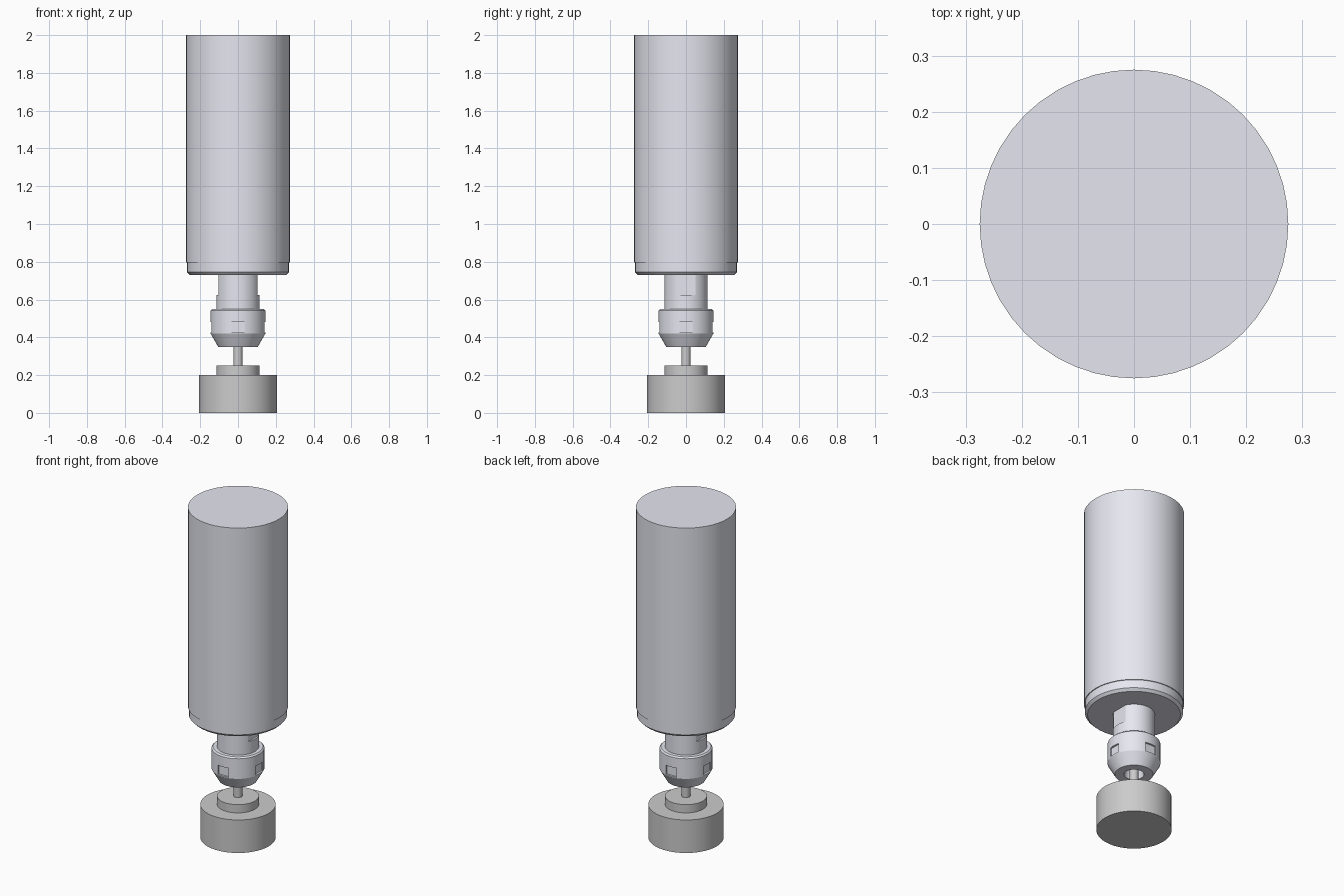
import bpy, bmesh, math
from mathutils import Matrix

if "Cube" in bpy.data.objects:
    bpy.data.objects.remove(bpy.data.objects["Cube"])

SEG = 48


def material(name, rgb):
    m = bpy.data.materials.new(name)
    m.diffuse_color = (*rgb, 1)
    m.use_nodes = True
    m.node_tree.nodes["Principled BSDF"].inputs["Base Color"].default_value = m.diffuse_color
    return m


steel = material("light_steel", (0.79, 0.80, 0.87))
dark = material("tool_grey", (0.52, 0.52, 0.51))


def smooth(ob):
    bpy.ops.object.select_all(action='DESELECT')
    ob.select_set(True)
    bpy.context.view_layer.objects.active = ob
    bpy.ops.object.shade_smooth_by_angle(angle=math.radians(20))


def make(name, bm, mat=None):
    bmesh.ops.recalc_face_normals(bm, faces=bm.faces)
    me = bpy.data.meshes.new(name)
    bm.to_mesh(me)
    bm.free()
    ob = bpy.data.objects.new(name, me)
    bpy.context.collection.objects.link(ob)
    if mat:
        me.materials.append(mat)
    return ob


def lathe(name, profile, mat):
    """Turn (radius, z) points into rings, capped at both ends."""
    bm = bmesh.new()
    rings = []
    for r, z in profile:
        rings.append([bm.verts.new((r * math.cos(2 * math.pi * i / SEG),
                                    r * math.sin(2 * math.pi * i / SEG), z))
                      for i in range(SEG)])
    for a, b in zip(rings, rings[1:]):
        for i in range(SEG):
            j = (i + 1) % SEG
            bm.faces.new((a[i], a[j], b[j], b[i]))
    bm.faces.new(rings[0])
    bm.faces.new(rings[-1])
    return make(name, bm, mat)


def cut(ob, boxes):
    """Subtract boxes given as (size, centre, turn about z)."""
    bm = bmesh.new()
    for size, centre, turn in boxes:
        bmesh.ops.create_cube(bm, size=1, matrix=Matrix.Rotation(turn, 4, 'Z')
                              @ Matrix.Translation(centre) @ Matrix.Diagonal((*size, 1)))
    cutter = make(ob.name + "_cutter", bm)
    cutter.hide_render = True
    mod = ob.modifiers.new("cut", 'BOOLEAN')
    mod.operation = 'DIFFERENCE'
    mod.solver = 'EXACT'
    mod.object = cutter
    bpy.context.view_layer.objects.active = ob
    bpy.ops.object.modifier_apply(modifier=mod.name)
    bpy.data.objects.remove(cutter)


# Motor housing with a small step and chamfer at the lower end
body = lathe("motor_housing", [(0.255, 0.73), (0.27, 0.745), (0.27, 0.795),
                               (0.275, 0.795), (0.275, 2.0)], steel)

# Spindle nose with two wrench flats
nose = lathe("spindle_nose", [(0.115, 0.53), (0.115, 0.735)], steel)
cut(nose, [((0.1, 0.4, 0.2), (0.153, 0, 0.725), k * math.pi) for k in range(2)])

# Collet nut: collar, tapered end, conical mouth and four spanner slots
nut = lathe("collet_nut", [(0.045, 0.42), (0.055, 0.35), (0.105, 0.35), (0.145, 0.42),
                           (0.145, 0.542), (0.137, 0.55), (0.1, 0.55)], steel)
cut(nut, [((0.1, 0.07, 0.055), (0.183, 0, 0.4525), k * math.pi / 2) for k in range(4)])

# Grinding wheel with hub and shank
tool = lathe("grinding_wheel", [(0.207, 0), (0.207, 0.2), (0.115, 0.2), (0.115, 0.25),
                                (0.024, 0.25), (0.024, 0.43)], dark)

for part in (body, nose, nut, tool):
    smooth(part)
